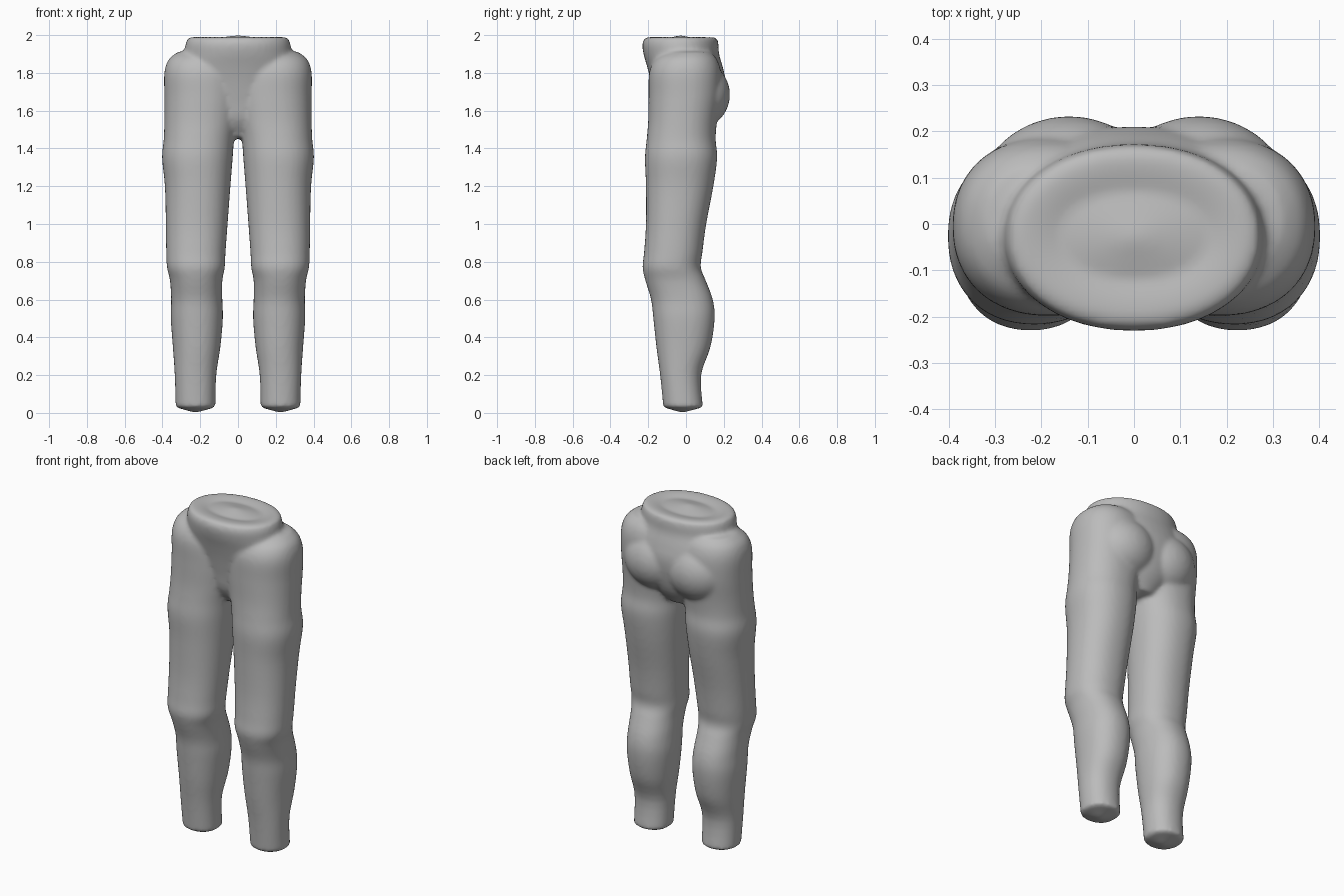
import bpy, bmesh, math
from mathutils import Matrix, Vector

if "Cube" in bpy.data.objects:
    bpy.data.objects.remove(bpy.data.objects["Cube"])

skin = bpy.data.materials.new("plain_grey")
skin.diffuse_color = (0.5, 0.5, 0.5, 1)
skin.use_nodes = True
skin.node_tree.nodes["Principled BSDF"].inputs["Base Color"].default_value = skin.diffuse_color


def spline(rows, steps=4):
    """Catmull-Rom interpolation through rows of numbers."""
    out = []
    for i in range(len(rows) - 1):
        a, b, c, d = (rows[max(0, min(len(rows) - 1, i + k))] for k in (-1, 0, 1, 2))
        for s in range(steps):
            t = s / steps
            out.append([0.5 * (2 * q + (r - p) * t + (2 * p - 5 * q + 4 * r - u) * t * t
                               + (3 * q - p - 3 * r + u) * t ** 3)
                        for p, q, r, u in zip(a, b, c, d)])
    return out + [list(rows[-1])]


def loft(bm, rows, bottom, top, power=2.2, flip=1, n=48):
    """Closed tube through rounded rings (z, x0, x1, y0, y1) ending in two tips."""
    rings = []
    for z, x0, x1, y0, y1 in rows:
        ring = []
        for k in range(n):
            a = math.tau * k / n
            c, s = math.cos(a), math.sin(a)
            px = math.copysign(abs(c) ** (2 / power), c)
            py = math.copysign(abs(s) ** (2 / power), s)
            ring.append(bm.verts.new((flip * ((x0 + x1) / 2 + px * (x1 - x0) / 2),
                                      (y0 + y1) / 2 + py * (y1 - y0) / 2, z)))
        rings.append(ring)
    for lo, hi in zip(rings, rings[1:]):
        for k in range(n):
            bm.faces.new((lo[k], lo[(k + 1) % n], hi[(k + 1) % n], hi[k]))
    for ring, tip in ((rings[0], bottom), (rings[-1], top)):
        v = bm.verts.new((flip * tip[0], tip[1], tip[2]))
        for k in range(n):
            bm.faces.new((ring[k], ring[(k + 1) % n], v))


# leg from ankle stump to rounded hip
leg = [(0.03, 0.12, 0.33, -0.12, 0.09), (0.2, 0.115, 0.335, -0.137, 0.08),
       (0.35, 0.093, 0.345, -0.157, 0.13), (0.5, 0.08, 0.356, -0.173, 0.152),
       (0.6, 0.083, 0.354, -0.185, 0.142), (0.7, 0.083, 0.36, -0.215, 0.105),
       (0.77, 0.07, 0.376, -0.23, 0.078), (0.85, 0.066, 0.38, -0.222, 0.087),
       (1.0, 0.055, 0.382, -0.212, 0.107), (1.2, 0.04, 0.387, -0.212, 0.145),
       (1.35, 0.028, 0.402, -0.217, 0.165), (1.45, 0.02, 0.393, -0.208, 0.157),
       (1.55, 0.0, 0.39, -0.2, 0.165), (1.68, -0.02, 0.39, -0.198, 0.185),
       (1.8, -0.02, 0.39, -0.195, 0.185), (1.87, 0.0, 0.368, -0.165, 0.165),
       (1.91, 0.04, 0.32, -0.11, 0.13)]
# pelvis from crotch to waist
pelvis = [(1.46, -0.09, 0.09, -0.09, 0.11), (1.55, -0.2, 0.2, -0.145, 0.17),
          (1.65, -0.28, 0.28, -0.165, 0.2), (1.75, -0.32, 0.32, -0.185, 0.21),
          (1.83, -0.31, 0.31, -0.205, 0.195), (1.9, -0.285, 0.285, -0.225, 0.175),
          (1.95, -0.278, 0.278, -0.231, 0.172), (1.98, -0.268, 0.268, -0.222, 0.166)]
# waist rim and shallow dish on top
rim = [(1.99, -0.25, 0.25, -0.205, 0.15), (1.988, -0.21, 0.21, -0.165, 0.115),
       (1.978, -0.16, 0.16, -0.12, 0.07)]

bm = bmesh.new()
for side in (1, -1):
    loft(bm, spline(leg), (0.225, -0.02, 0.0), (0.18, 0.01, 1.925), flip=side)
    # buttock
    m = (Matrix.Translation(Vector((side * 0.14, 0.05, 1.685)))
         @ Matrix.Diagonal((0.2, 0.183, 0.185, 1)))
    bmesh.ops.create_uvsphere(bm, u_segments=40, v_segments=24, radius=1, matrix=m)
loft(bm, spline(pelvis) + rim, (0, 0, 1.45), (0, -0.03, 2.0), power=2.1)
bmesh.ops.recalc_face_normals(bm, faces=bm.faces)

mesh = bpy.data.meshes.new("lower_body")
bm.to_mesh(mesh)
bm.free()
body = bpy.data.objects.new("lower_body", mesh)
bpy.context.collection.objects.link(body)
mesh.materials.append(skin)

# fuse the parts into one soft skin
fuse = body.modifiers.new("fuse", 'REMESH')
fuse.mode = 'VOXEL'
fuse.voxel_size = 0.012
fuse.use_smooth_shade = True
soften = body.modifiers.new("soften", 'SMOOTH')
soften.factor = 0.5
soften.iterations = 6
